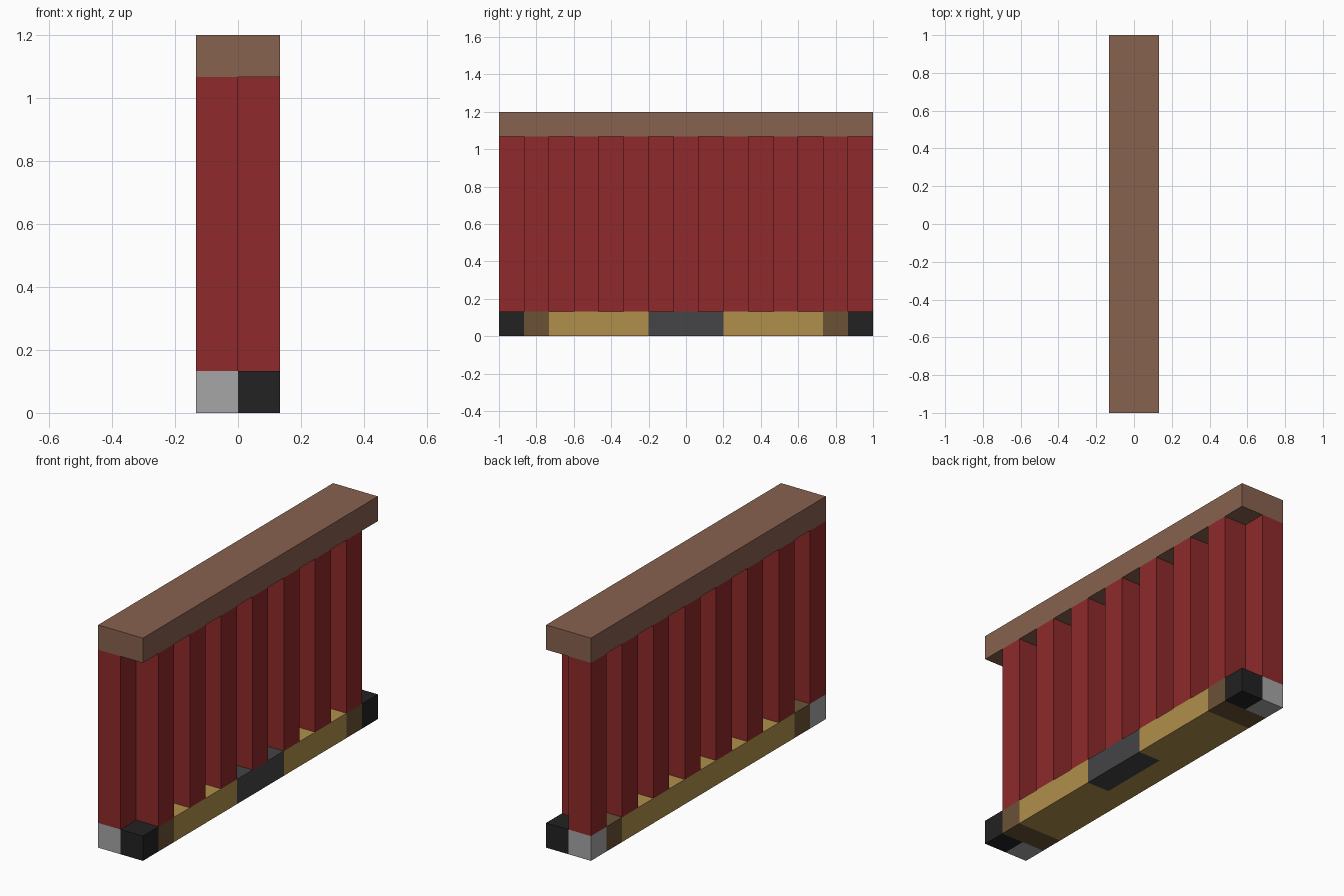
import bpy
import bmesh
from mathutils import Matrix, Vector

if "Cube" in bpy.data.objects:
    bpy.data.objects.remove(bpy.data.objects["Cube"], do_unlink=True)

CELLS = 15               # cells along the length
S = 2 / CELLS            # side of one square cell
HEIGHT = 9 * S           # total height


def material(name, r, g, b):
    mat = bpy.data.materials.new(name)
    mat.use_nodes = True
    mat.diffuse_color = (r, g, b, 1)
    mat.node_tree.nodes["Principled BSDF"].inputs["Base Color"].default_value = (r, g, b, 1)
    return mat


red = material("curtain red", 0.275, 0.023, 0.024)
wood = material("beam brown", 0.242, 0.122, 0.08)
dark_wood = material("dark brown", 0.147, 0.084, 0.037)
gold = material("gold", 0.434, 0.275, 0.069)
slate = material("slate grey", 0.058, 0.058, 0.065)
black = material("black", 0.016, 0.016, 0.016)
silver = material("light grey", 0.381, 0.381, 0.381)


def add_block(bm, side, first, last, z0, z1):
    """Block over cells first..last; side -1 or 1 is half width, 0 is full width."""
    size = Vector((S if side else 2 * S, (last - first + 1) * S, z1 - z0))
    centre = Vector((side * S / 2, (first + last + 1) * S / 2 - 1, (z0 + z1) / 2))
    bmesh.ops.create_cube(bm, size=1, matrix=Matrix.LocRotScale(centre, None, size))


def part(name, mat, blocks, z0, z1):
    mesh = bpy.data.meshes.new(name)
    bm = bmesh.new()
    for side, first, last in blocks:
        add_block(bm, side, first, last, z0, z1)
    bm.to_mesh(mesh)
    bm.free()
    mesh.materials.append(mat)
    bpy.context.collection.objects.link(bpy.data.objects.new(name, mesh))


END = CELLS - 1
MID = CELLS // 2

# Top beam
part("top_beam", wood, [(0, 0, END)], HEIGHT - S, HEIGHT)

# Curtain folds, alternating from side to side
for i in range(CELLS):
    part(f"curtain_fold_{i + 1}", red, [(1 if i % 2 else -1, i, i)], S, HEIGHT - S)

# Base rail: end blocks, spacers, gold rails and the middle block
part("black_end_blocks", black, [(1, 0, 0), (1, END, END)], 0, S)
part("grey_end_blocks", silver, [(-1, 0, 0), (-1, END, END)], 0, S)
part("base_spacers", dark_wood, [(0, 1, 1), (0, END - 1, END - 1)], 0, S)
part("gold_rail_right", gold, [(-1, 2, END - 2)], 0, S)
part("gold_rail_left", gold, [(1, 2, MID - 2), (1, MID + 2, END - 2)], 0, S)
part("middle_block", slate, [(1, MID - 1, MID + 1)], 0, S)
